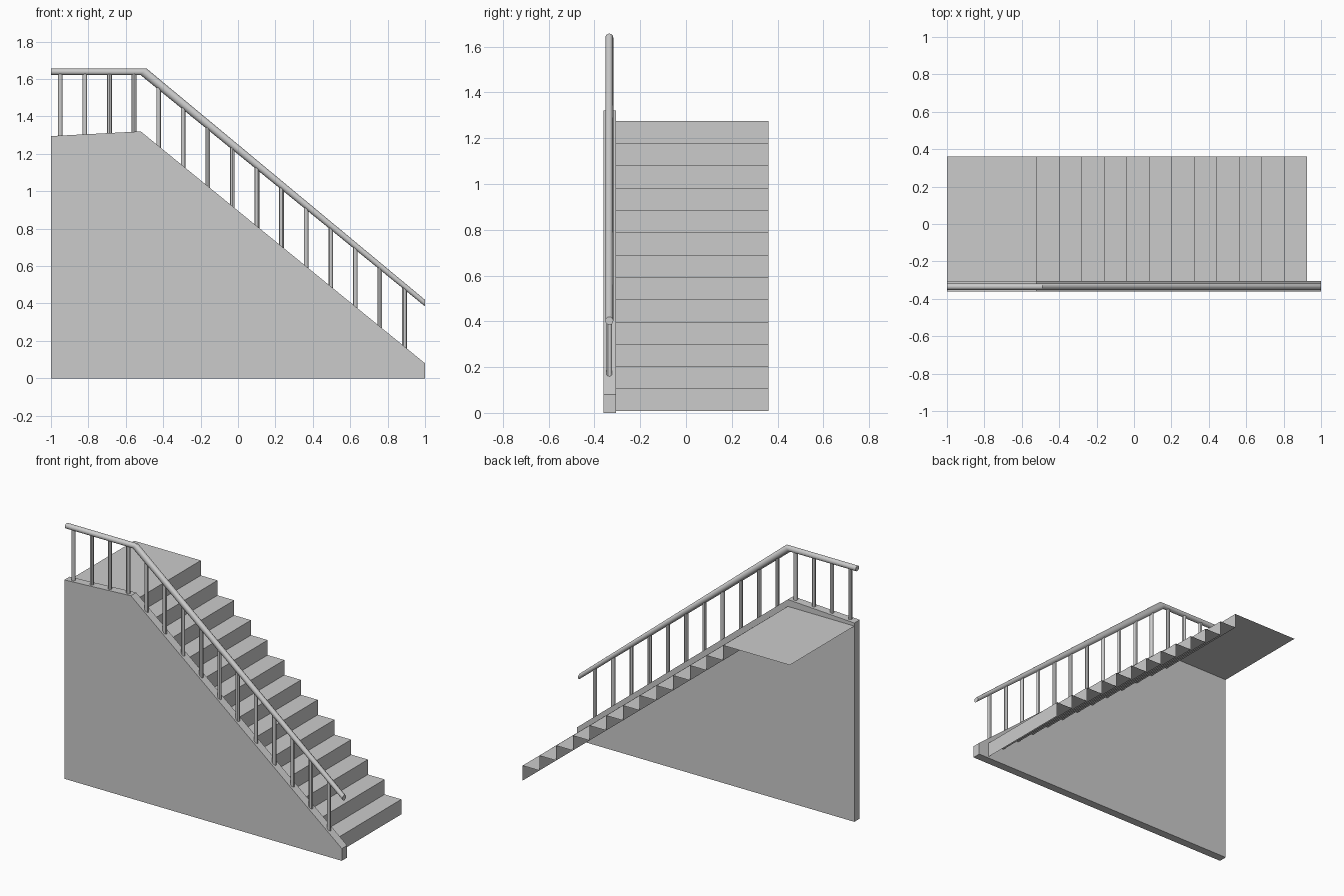
import bpy, bmesh
from math import sin, cos, pi

if "Cube" in bpy.data.objects:
    bpy.data.objects.remove(bpy.data.objects["Cube"])


def make_object(name, bm, smooth=False):
    mesh = bpy.data.meshes.new(name)
    bm.to_mesh(mesh)
    bm.free()
    obj = bpy.data.objects.new(name, mesh)
    bpy.context.collection.objects.link(obj)
    if smooth:
        bpy.ops.object.select_all(action='DESELECT')
        obj.select_set(True)
        bpy.context.view_layer.objects.active = obj
        bpy.ops.object.shade_smooth_by_angle()
    return obj


def tube(bm, rings):
    """Skin a list of point rings and cap both ends."""
    loops = [[bm.verts.new(p) for p in ring] for ring in rings]
    n = len(loops[0])
    for a, b in zip(loops, loops[1:]):
        for i in range(n):
            j = (i + 1) % n
            bm.faces.new((a[i], a[j], b[j], b[i]))
    bm.faces.new(loops[0][::-1])
    bm.faces.new(loops[-1])
    bmesh.ops.recalc_face_normals(bm, faces=bm.faces[:])


WALL_FRONT, WALL_BACK, STAIR_BACK = -0.36, -0.305, 0.36
RAIL_Y = -0.335
KNEE_X, KNEE_Z = -0.52, 1.32


def wall_top(x):
    if x < KNEE_X:
        return 1.295 + (x + 1) / 0.48 * 0.025
    return KNEE_Z + (x - KNEE_X) / 1.52 * (0.08 - KNEE_Z)


def rail_height(x):
    return 1.639 if x < -0.505 else 1.639 - (x + 0.505) / 1.505 * 1.237


# Side wall below the railing
profile = [(-1, 0), (1, 0), (1, 0.08), (KNEE_X, KNEE_Z), (-1, 1.295)]
bm = bmesh.new()
tube(bm, [[(x, y, z) for x, z in profile] for y in (WALL_FRONT, WALL_BACK)])
make_object("side_wall", bm)

# Steps and landing: one thin folded sheet
STEPS = 13
path = []
for i in range(STEPS):
    x = 0.925 - i * 1.445 / (STEPS - 1)
    path += [(x, 0.008 + i * 1.267 / STEPS), (x, 0.008 + (i + 1) * 1.267 / STEPS)]
path.append((-1, 1.275))
bm = bmesh.new()
pairs = [[bm.verts.new((x, y, z)) for y in (WALL_BACK, STAIR_BACK)] for x, z in path]
for (a, b), (c, d) in zip(pairs, pairs[1:]):
    bm.faces.new((a, b, d, c))
make_object("steps_and_landing", bm)

# Handrail: upright round sections, mitred at the bend
SIDES, R = 16, 0.0175
rings = []
for x, lean in ((-1, 0), (-0.505, 0.016), (1, 0)):
    rings.append([(x + lean * sin(2 * pi * k / SIDES),
                   RAIL_Y + R * cos(2 * pi * k / SIDES),
                   rail_height(x) + R * sin(2 * pi * k / SIDES)) for k in range(SIDES)])
bm = bmesh.new()
tube(bm, rings)
make_object("handrail", bm, smooth=True)

# Balusters between wall and handrail
for i in range(15):
    x = -0.95 + i * 1.84 / 14
    rings = [[(x + 0.0125 * cos(2 * pi * k / 12), RAIL_Y + 0.0125 * sin(2 * pi * k / 12), z)
              for k in range(12)] for z in (wall_top(x) - 0.01, rail_height(x))]
    bm = bmesh.new()
    tube(bm, rings)
    make_object(f"baluster_{i + 1}", bm, smooth=True)
